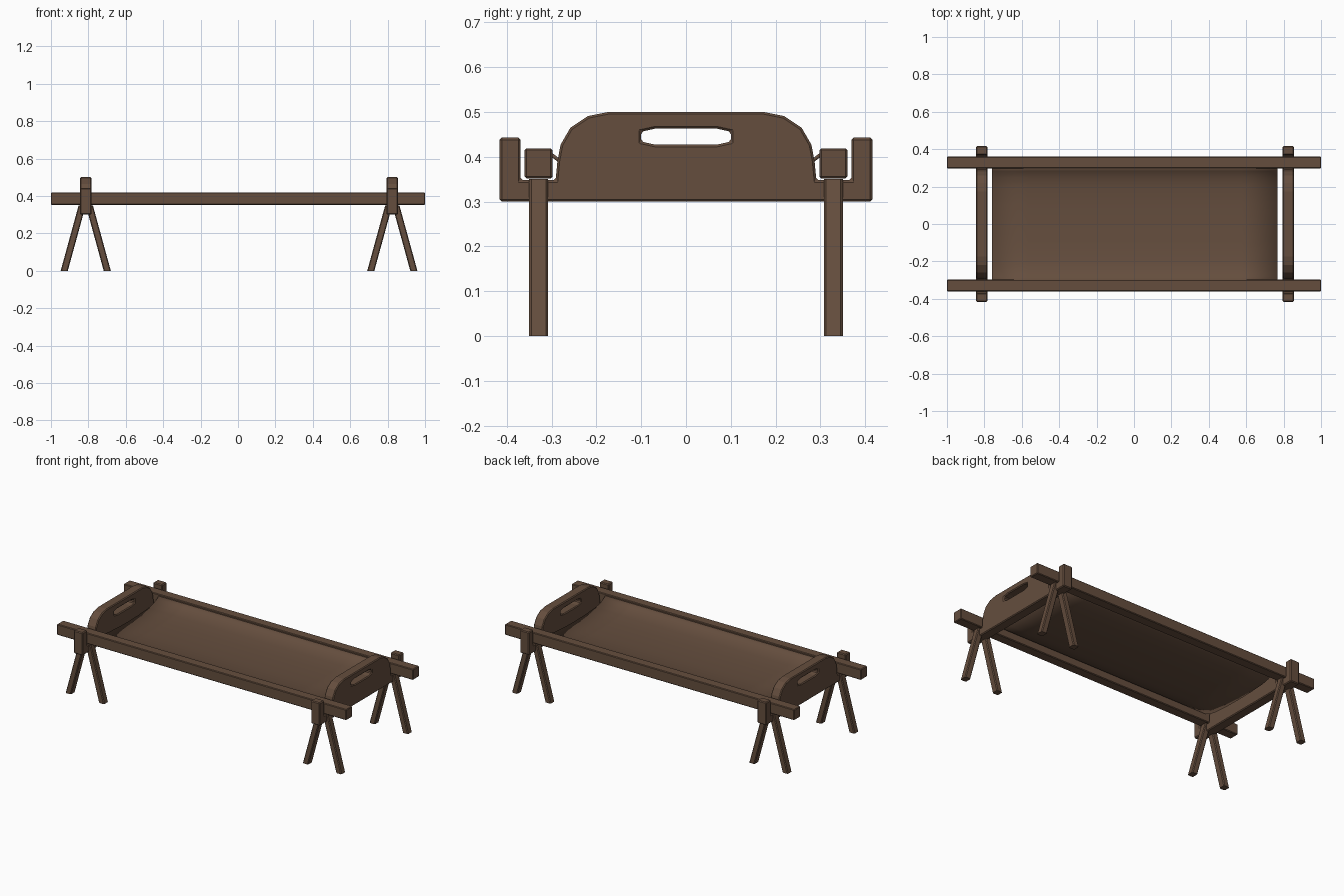
import bpy, bmesh

if "Cube" in bpy.data.objects:
    bpy.data.objects.remove(bpy.data.objects["Cube"])

wood = bpy.data.materials.new("dark brown")
wood.diffuse_color = (0.13, 0.076, 0.048, 1)
wood.use_nodes = True
wood.node_tree.nodes["Principled BSDF"].inputs["Base Color"].default_value = wood.diffuse_color

BOARD_X = (-0.814, 0.825)   # the two trestle ends


def finish(bm, name, bevel=0.0, mirror=False):
    bmesh.ops.recalc_face_normals(bm, faces=bm.faces)
    me = bpy.data.meshes.new(name)
    bm.to_mesh(me)
    bm.free()
    ob = bpy.data.objects.new(name, me)
    bpy.context.collection.objects.link(ob)
    me.materials.append(wood)
    if mirror:
        m = ob.modifiers.new("mirror", 'MIRROR')
        m.use_axis = (False, True, False)
        m.merge_threshold = 0.0005
    if bevel:
        b = ob.modifiers.new("bevel", 'BEVEL')
        b.width = bevel
        b.segments = 1
        b.limit_method = 'ANGLE'
        b.angle_limit = 0.9
    return ob


def prism(bm, ring_a, ring_b):
    """Join two matching rings of points and cap both ends."""
    a = [bm.verts.new(p) for p in ring_a]
    b = [bm.verts.new(p) for p in ring_b]
    n = len(a)
    bm.faces.new(a)
    bm.faces.new(b)
    for i in range(n):
        j = (i + 1) % n
        bm.faces.new((a[i], a[j], b[j], b[i]))


# End boards: half profile (y, z) with hump, rail notch, post and hand hole
half = [(0, 0.30), (0.416, 0.30), (0.416, 0.443), (0.369, 0.443), (0.369, 0.348),
        (0.291, 0.348), (0.287, 0.39), (0.280, 0.427), (0.258, 0.465),
        (0.219, 0.491), (0.174, 0.50), (0, 0.50),
        (0, 0.463), (0.068, 0.463), (0.10, 0.456), (0.10, 0.434),
        (0.068, 0.427), (0, 0.427)]
for side, cx in zip(("left", "right"), BOARD_X):
    bm = bmesh.new()
    prism(bm, [(cx - 0.031, y, z) for y, z in half], [(cx + 0.031, y, z) for y, z in half])
    inner = [f for f in bm.faces if all(abs(v.co.y) < 1e-6 for v in f.verts)]
    bmesh.ops.delete(bm, geom=inner, context='FACES')
    finish(bm, side + "_end_board", 0.005, mirror=True)

    # Splayed legs under each rail, chamfered square section
    w, h, c = 0.019, 0.021, 0.005
    sec = [(w, h - c), (w - c, h), (c - w, h), (-w, h - c),
           (-w, c - h), (c - w, -h), (w - c, -h), (w, c - h)]
    for s, way in ((-1, "outer_a"), (1, "outer_b")):
        bm = bmesh.new()
        prism(bm, [(cx + s * 0.115 + x, 0.329 + y, 0) for x, y in sec],
              [(cx + s * 0.019 + x, 0.329 + y, 0.35) for x, y in sec])
        finish(bm, f"{side}_legs_{way}", mirror=True)

# Long carrying rails
bm = bmesh.new()
rail = [(0.298, 0.352), (0.36, 0.352), (0.36, 0.419), (0.298, 0.419)]
prism(bm, [(-1, y, z) for y, z in rail], [(1, y, z) for y, z in rail])
finish(bm, "side_rails", 0.004, mirror=True)

# Sagging fabric bed, thin and smooth
sag = [(0.31, 0.412), (0.285, 0.393), (0.25, 0.377), (0.20, 0.367), (0.10, 0.361), (0, 0.359)]
prof = [(-y, z) for y, z in sag] + sag[-2::-1]
NX = 8
bm = bmesh.new()
grid = [[bm.verts.new((-0.758 + 1.525 * i / NX, y, z)) for y, z in prof] for i in range(NX + 1)]
for r0, r1 in zip(grid, grid[1:]):
    for k in range(len(prof) - 1):
        bm.faces.new((r0[k], r1[k], r1[k + 1], r0[k + 1]))
bed = finish(bm, "fabric_bed")
for p in bed.data.polygons:
    p.use_smooth = True
sol = bed.modifiers.new("thickness", 'SOLIDIFY')
sol.thickness = 0.008
sol.offset = 0
